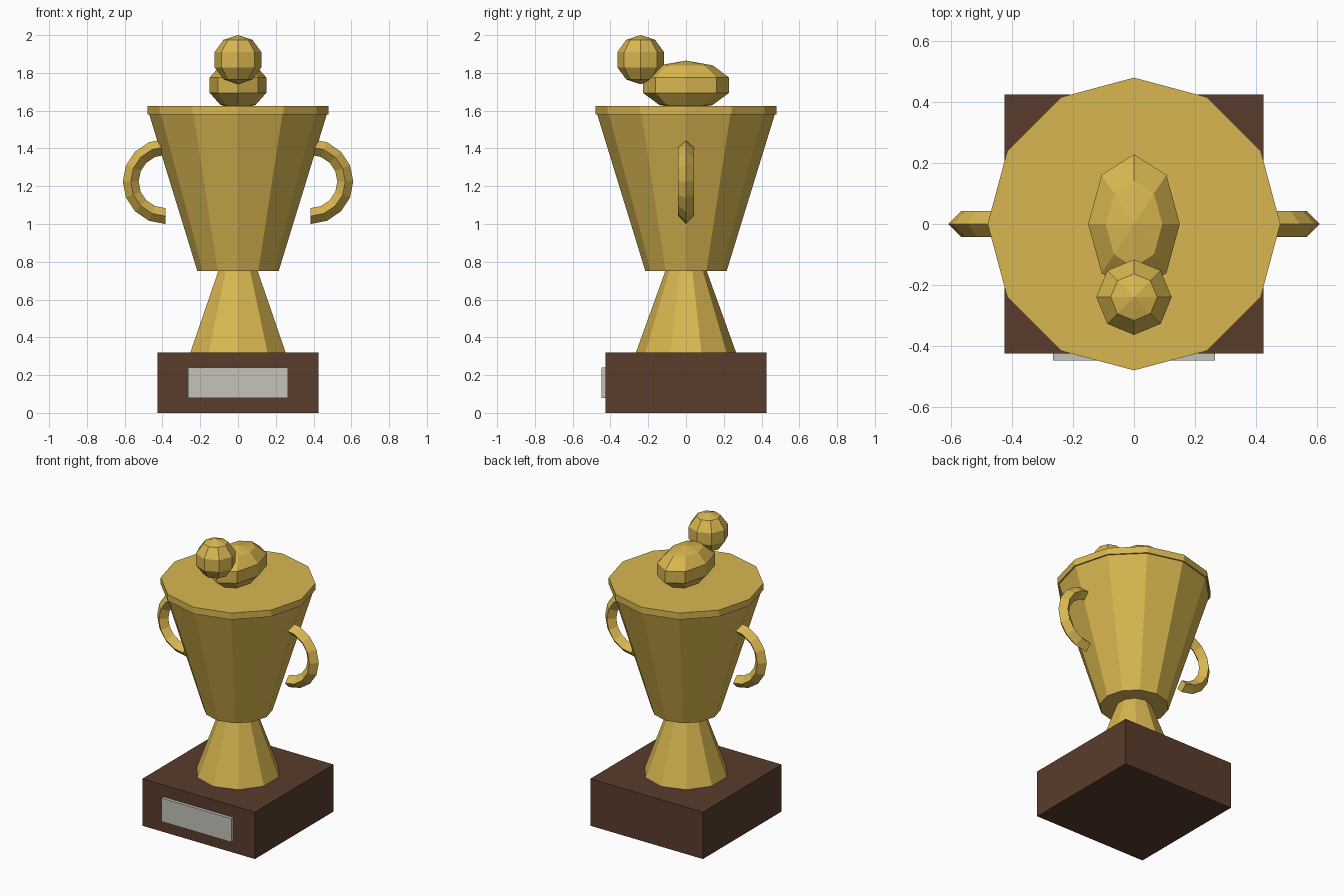
import bpy, bmesh
from math import sin, cos, pi

if "Cube" in bpy.data.objects:
    bpy.data.objects.remove(bpy.data.objects["Cube"])


def material(name, rgb):
    m = bpy.data.materials.new(name)
    m.diffuse_color = (*rgb, 1)
    m.use_nodes = True
    m.node_tree.nodes["Principled BSDF"].inputs["Base Color"].default_value = m.diffuse_color
    return m


gold = material("gold", (0.69, 0.47, 0.08))
wood = material("dark_wood", (0.10, 0.045, 0.025))
silver = material("silver", (0.55, 0.55, 0.50))


def finish(name, bm, mat):
    bmesh.ops.recalc_face_normals(bm, faces=bm.faces)
    me = bpy.data.meshes.new(name)
    bm.to_mesh(me)
    bm.free()
    me.materials.append(mat)
    ob = bpy.data.objects.new(name, me)
    bpy.context.collection.objects.link(ob)
    return ob


def box(name, lo, hi, mat):
    bm = bmesh.new()
    bmesh.ops.create_cube(bm, size=1)
    for v in bm.verts:
        v.co = [(a + b) / 2 + c * (b - a) for a, b, c in zip(lo, hi, v.co)]
    return finish(name, bm, mat)


def loft(name, rings, mat):
    """Skin a list of equal-length point rings and cap both ends."""
    bm = bmesh.new()
    loops = [[bm.verts.new(p) for p in ring] for ring in rings]
    n = len(loops[0])
    for a, b in zip(loops, loops[1:]):
        for i in range(n):
            j = (i + 1) % n
            bm.faces.new((a[i], a[j], b[j], b[i]))
    bm.faces.new(loops[0])
    bm.faces.new(loops[-1])
    return finish(name, bm, mat)


def turned(name, sides, profile, mat):
    """Low-poly turned part with a corner facing the front."""
    angles = [2 * pi * i / sides - pi / 2 for i in range(sides)]
    return loft(name, [[(r * cos(a), r * sin(a), z) for a in angles]
                       for r, z in profile], mat)


def ball(name, centre, radii):
    bm = bmesh.new()
    bmesh.ops.create_uvsphere(bm, u_segments=8, v_segments=5, radius=1)
    for v in bm.verts:
        v.co = [c + r * p for c, r, p in zip(centre, radii, v.co)]
    return finish(name, bm, gold)


# Plinth and plaque
box("plinth", (-0.425, -0.425, 0), (0.425, 0.425, 0.32), wood)
box("plaque", (-0.265, -0.447, 0.08), (0.265, -0.42, 0.24), silver)

# Stem, cup and rim
turned("stem", 10, [(0.265, 0.32), (0.11, 0.75)], gold)
turned("cup", 12, [(0.215, 0.75), (0.47, 1.58)], gold)
turned("rim", 12, [(0.48, 1.58), (0.48, 1.625)], gold)

# Half-ring handles with a diamond section
for side, label in ((1, "right"), (-1, "left")):
    rings = []
    for k in range(9):
        a = -pi / 2 + pi * k / 8
        ring = []
        for q in range(4):
            r = 0.183 + 0.042 * cos(q * pi / 2)
            y = 0.042 * sin(q * pi / 2)
            ring.append((side * (0.385 + r * cos(a)), y, 1.225 + r * sin(a)))
        rings.append(ring)
    loft("handle_" + label, rings, gold)

# Figure on top
ball("figure_body", (0, 0, 1.735), (0.158, 0.24, 0.13))
ball("figure_head", (0, -0.24, 1.87), (0.13, 0.13, 0.13))
